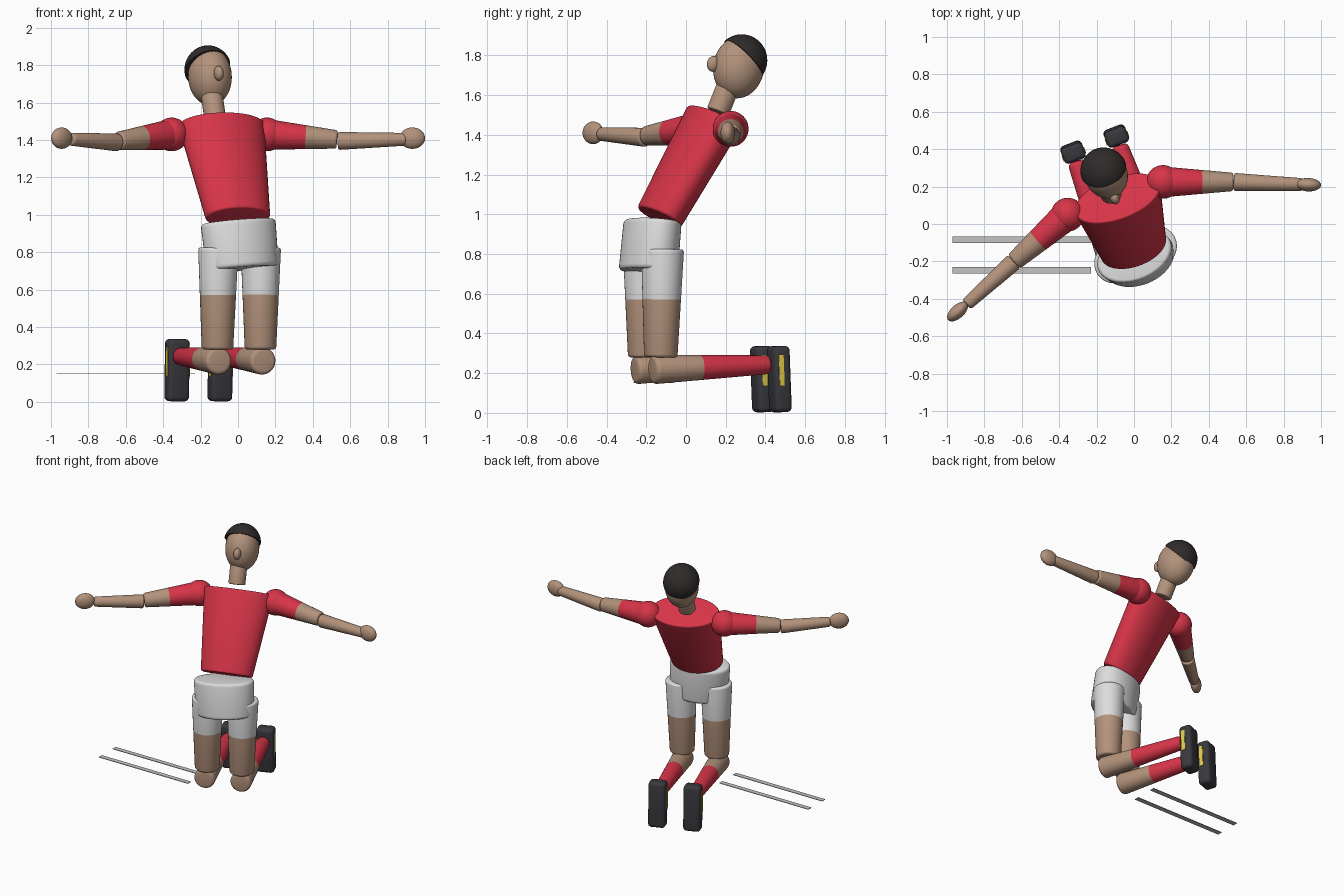
import bpy
import bmesh
import math
from mathutils import Matrix, Vector

cube = bpy.data.objects.get("Cube")
if cube:
    bpy.data.objects.remove(cube, do_unlink=True)

TURN = Matrix.Rotation(math.radians(21), 4, 'Z')   # whole body faces slightly to its left
LATERAL = TURN @ Vector((1, 0, 0))


def material(name, color):
    m = bpy.data.materials.new(name)
    m.use_nodes = True
    m.diffuse_color = (*color, 1)
    bsdf = next(n for n in m.node_tree.nodes if n.type == 'BSDF_PRINCIPLED')
    bsdf.inputs["Base Color"].default_value = (*color, 1)
    return m


SKIN = material("skin", (0.45, 0.29, 0.2))
RED = material("red cloth", (0.68, 0.035, 0.065))
WHITE = material("white cloth", (0.72, 0.72, 0.72))
HAIR = material("dark hair", (0.03, 0.024, 0.024))
SHOE = material("dark shoe", (0.04, 0.04, 0.048))
YELLOW = material("yellow stripe", (0.75, 0.6, 0.06))
GREY = material("grey marking", (0.55, 0.55, 0.55))


def finish(name, bm, matrix, mats):
    bmesh.ops.recalc_face_normals(bm, faces=bm.faces)
    mesh = bpy.data.meshes.new(name)
    bm.to_mesh(mesh)
    bm.free()
    for m in mats:
        mesh.materials.append(m)
    obj = bpy.data.objects.new(name, mesh)
    bpy.context.collection.objects.link(obj)
    obj.matrix_world = matrix
    bpy.ops.object.select_all(action='DESELECT')
    obj.select_set(True)
    bpy.context.view_layer.objects.active = obj
    bpy.ops.object.shade_smooth_by_angle(angle=math.radians(35))
    return obj


def limb(name, start, end, r0, r1, mats, split=None, rim=0.012, depth=(1, 1)):
    """Tapered round bar with softened rims; past the split it takes the second colour."""
    start, end = Vector(start), Vector(end)
    axis = end - start
    length = axis.length
    bm = bmesh.new()
    bmesh.ops.create_cone(bm, cap_ends=True, segments=48, radius1=r0, radius2=r1, depth=length)
    bmesh.ops.translate(bm, verts=bm.verts, vec=(0, 0, length / 2))
    rims = [e for e in bm.edges if abs(e.verts[0].co.z - e.verts[1].co.z) < 1e-5]
    bmesh.ops.bevel(bm, geom=rims, offset=rim, segments=4, affect='EDGES', profile=0.5)
    for v in bm.verts:
        v.co.y *= depth[0] + (depth[1] - depth[0]) * v.co.z / length
    if split:
        bmesh.ops.bisect_plane(bm, geom=bm.verts[:] + bm.edges[:] + bm.faces[:],
                               plane_co=(0, 0, split * length), plane_no=(0, 0, 1))
        for f in bm.faces:
            f.material_index = int(f.calc_center_median().z > split * length)
    z = axis.normalized()
    x = LATERAL - z * LATERAL.dot(z)
    if x.length < 0.5:
        x = Vector((0, 0, 1)) - z * z.z
    x.normalize()
    frame = Matrix((x, z.cross(x), z)).transposed().to_4x4()
    return finish(name, bm, Matrix.Translation(start) @ frame, mats)


def ball(name, centre, radii, mat, rotation=TURN, cut=None):
    bm = bmesh.new()
    bmesh.ops.create_uvsphere(bm, u_segments=40, v_segments=24, radius=1)
    bmesh.ops.scale(bm, vec=radii, verts=bm.verts)
    if cut:
        bmesh.ops.bisect_plane(bm, geom=bm.verts[:] + bm.edges[:] + bm.faces[:],
                               plane_co=cut[0], plane_no=cut[1], clear_inner=True)
        bmesh.ops.holes_fill(bm, edges=[e for e in bm.edges if e.is_boundary], sides=0)
    return finish(name, bm, Matrix.Translation(centre) @ rotation, [mat])


def box(name, size, matrix, mat, round_by=0):
    bm = bmesh.new()
    bmesh.ops.create_cube(bm, size=1)
    bmesh.ops.scale(bm, vec=size, verts=bm.verts)
    if round_by:
        bmesh.ops.bevel(bm, geom=bm.edges[:], offset=round_by, segments=4,
                        affect='EDGES', profile=0.5)
    return finish(name, bm, matrix, [mat])


# Torso, shorts and neck
limb("shirt", (0, -0.135, 0.985), (-0.09, 0.14, 1.485), 0.18, 0.242, [RED],
     rim=0.014, depth=(0.62, 0.54))
limb("shorts_hips", (0.025, -0.19, 0.712), (0, -0.168, 0.965), 0.2, 0.209, [WHITE],
     rim=0.022, depth=(0.7, 0.64))
limb("neck", (-0.122, 0.16, 1.515), (-0.14, 0.21, 1.64), 0.058, 0.058, [SKIN], rim=0.008)

# Head
lean = TURN @ Matrix.Rotation(math.radians(-10), 4, 'X')
ball("head", (-0.15, 0.265, 1.74), (0.115, 0.13, 0.157), SKIN, lean)
ball("nose", (-0.103, 0.138, 1.757), (0.025, 0.034, 0.04), SKIN, lean)
ball("hair", (-0.16, 0.28, 1.775), (0.126, 0.13, 0.131), HAIR,
     cut=((0, 0.01, 0.01), (0, 0.72, 0.69)))

# Arms: shoulder, elbow, wrist and hand positions per side
arms = {
    "left": ((0.155, 0.225, 1.43), (0.53, 0.225, 1.403), (0.9, 0.211, 1.404), (0.932, 0.21, 1.41)),
    "right": ((-0.355, 0.05, 1.43), (-0.64, -0.2, 1.395), (-0.895, -0.43, 1.404),
              (-0.943, -0.468, 1.41)),
}
for side, (shoulder, elbow, wrist, hand) in arms.items():
    ball(side + "_shoulder", shoulder, (0.09, 0.09, 0.09), RED)
    limb(side + "_upper_arm", shoulder, elbow, 0.082, 0.049, [RED, SKIN], split=0.55)
    reach = Vector(wrist) - Vector(elbow)
    low_elbow = Vector(elbow) + reach * 0.01 - Vector((0, 0, 0.008))
    limb(side + "_forearm", low_elbow, wrist, 0.048, 0.034, [SKIN])
    heading = Matrix.Rotation(math.atan2(reach.y, reach.x), 4, 'Z')
    ball(side + "_hand", hand, (0.068, 0.036, 0.057), SKIN, heading)

# Legs: hip, lower thigh, knee front, ankle and shoe centre per side
legs = {
    "left": ((0.122, -0.118, 0.825), (0.12, -0.127, 0.28), (0.137, -0.17, 0.218),
             (-0.08, 0.42, 0.243), (-0.095, 0.47, 0.17)),
    "right": ((-0.105, -0.21, 0.825), (-0.11, -0.208, 0.28), (-0.1, -0.26, 0.218),
              (-0.31, 0.335, 0.243), (-0.326, 0.384, 0.17)),
}
for side, (hip, thigh, knee, ankle, foot) in legs.items():
    limb(side + "_thigh", thigh, hip, 0.084, 0.108, [SKIN, WHITE], split=0.535, rim=0.015)
    limb(side + "_shin", knee, ankle, 0.074, 0.047, [SKIN, RED], split=0.41, rim=0.022)
    place = Matrix.Translation(foot) @ TURN @ Matrix.Rotation(0.04, 4, 'X')
    box(side + "_shoe", (0.122, 0.09, 0.333), place, SHOE, 0.024)
    for edge, sign in (("outer", 1), ("inner", -1)):
        stripe = place @ Matrix.Translation((sign * 0.061, -0.01, 0.045))
        box(f"{side}_shoe_stripe_{edge}", (0.008, 0.026, 0.155), stripe, YELLOW)

# Flat ground strips beside the figure
for name, y in (("front", -0.247), ("rear", -0.084)):
    box(name + "_ground_strip", (0.74, 0.036, 0.004),
        Matrix.Translation((-0.6, y, 0.153)), GREY)
